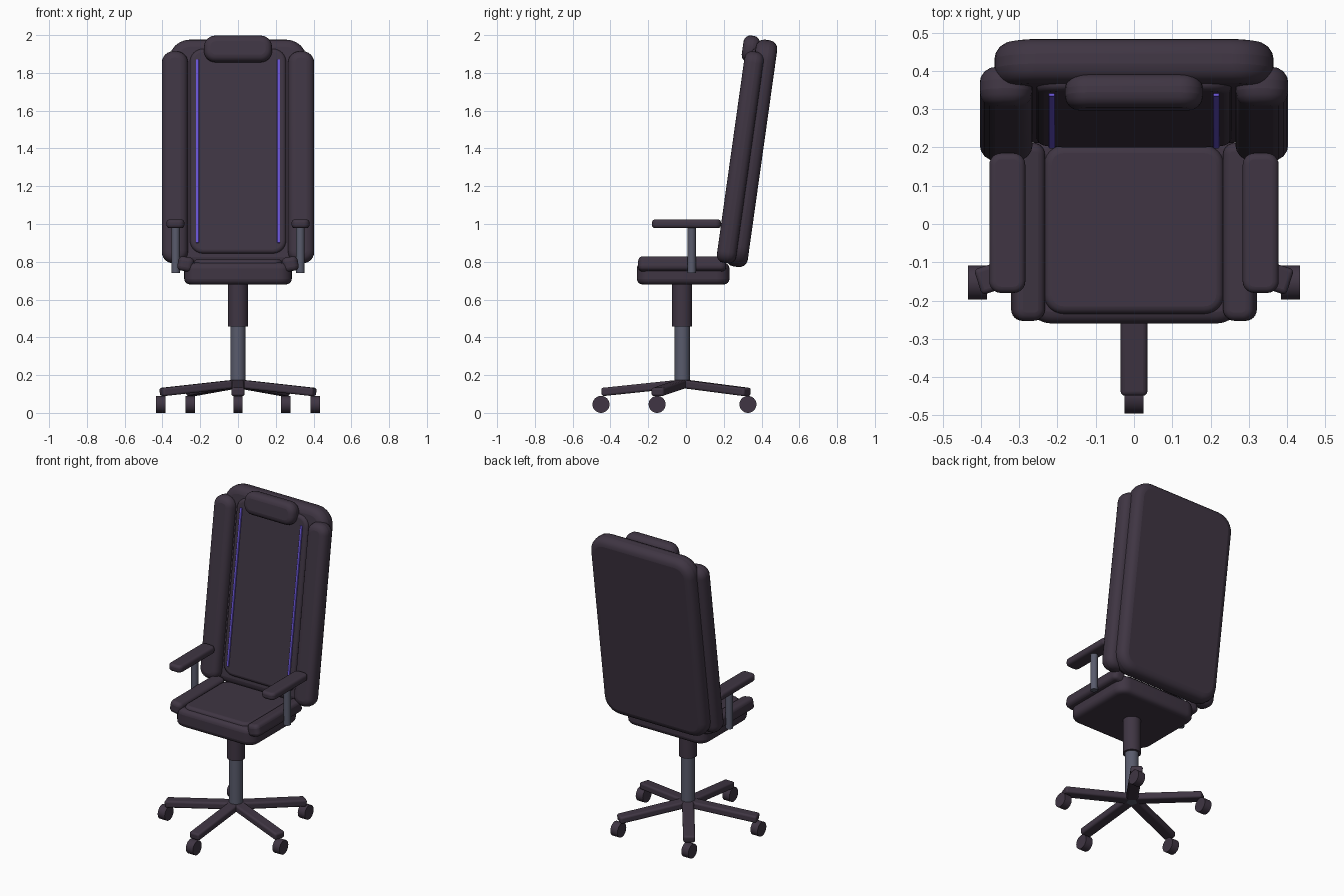
import bpy, bmesh, math
from mathutils import Matrix, Vector

cube = bpy.data.objects.get("Cube")
if cube:
    bpy.data.objects.remove(cube, do_unlink=True)


def material(name, rgb):
    m = bpy.data.materials.new(name)
    m.use_nodes = True
    m.diffuse_color = (*rgb, 1)
    m.node_tree.nodes["Principled BSDF"].inputs["Base Color"].default_value = (*rgb, 1)
    return m


DARK = material("dark_leather", (0.05, 0.036, 0.056))
METAL = material("grey_metal", (0.1, 0.105, 0.15))
PURPLE = material("purple_trim", (0.15, 0.095, 0.7))
RECLINE = Matrix.Rotation(math.radians(-8), 4, "X")
BASE_Y = -0.02


def finish(name, bm, mat, matrix=None, bevel=0.0, segments=4):
    bmesh.ops.recalc_face_normals(bm, faces=bm.faces)
    mesh = bpy.data.meshes.new(name)
    bm.to_mesh(mesh)
    bm.free()
    mesh.materials.append(mat)
    obj = bpy.data.objects.new(name, mesh)
    bpy.context.collection.objects.link(obj)
    if matrix:
        obj.matrix_world = matrix
    if bevel:
        mod = obj.modifiers.new("soft_edges", "BEVEL")
        mod.width, mod.segments = bevel, segments
        mod.limit_method, mod.angle_limit = "ANGLE", math.radians(40)
    bpy.ops.object.select_all(action="DESELECT")
    obj.select_set(True)
    bpy.context.view_layer.objects.active = obj
    bpy.ops.object.shade_smooth_by_angle(angle=math.radians(40))
    return obj


def pad(name, x, y, z, mat=DARK, corner=0.0, axis=2, bevel=0.02, matrix=None):
    """Box between the given ranges; edges along one axis get a corner radius."""
    bm = bmesh.new()
    bmesh.ops.create_cube(bm, size=1)
    for v in bm.verts:
        v.co = Vector([(lo + hi) / 2 + c * (hi - lo) for c, (lo, hi) in zip(v.co, (x, y, z))])
    if corner:
        edges = [e for e in bm.edges
                 if abs((e.verts[0].co - e.verts[1].co).normalized()[axis]) > 0.9]
        bmesh.ops.bevel(bm, geom=edges, offset=corner, segments=6, profile=0.5, affect="EDGES")
    return finish(name, bm, mat, matrix, bevel)


def cylinder(name, radius, length, centre, mat, axis="Z", bevel=0.0):
    bm = bmesh.new()
    bmesh.ops.create_cone(bm, cap_ends=True, segments=32, radius1=radius,
                          radius2=radius, depth=length)
    turn = Matrix.Rotation(math.pi / 2, 4, "Y") if axis == "X" else Matrix()
    return finish(name, bm, mat, Matrix.Translation(centre) @ turn, bevel, 2)


# Five-star base with a wheel under each leg
for i in range(5):
    angle = math.radians(-90 + 72 * i)
    place = (Matrix.Translation((0, BASE_Y, 0.155)) @ Matrix.Rotation(angle, 4, "Z")
             @ Matrix.Rotation(math.radians(6), 4, "Y"))
    pad(f"base_leg_{i + 1}", (0, 0.43), (-0.035, 0.035), (-0.022, 0.022), bevel=0.012, matrix=place)
    cylinder(f"wheel_{i + 1}", 0.045, 0.05,
             (0.43 * math.cos(angle), BASE_Y + 0.43 * math.sin(angle), 0.045), DARK, "X")

# Gas lift column
cylinder("lift_piston", 0.04, 0.36, (0, BASE_Y, 0.31), METAL)
cylinder("lift_sleeve", 0.053, 0.24, (0, BASE_Y, 0.578), DARK)

# Seat
pad("seat_base", (-0.285, 0.285), (-0.26, 0.23), (0.68, 0.795), corner=0.07, bevel=0.03)
pad("seat_cushion", (-0.235, 0.235), (-0.235, 0.205), (0.74, 0.812), corner=0.05, bevel=0.02)

# Backrest shell, front panel and head pillow, all reclined together
pad("back_shell", (-0.365, 0.365), (0.095, 0.211), (0.803, 2.015),
    corner=0.11, axis=1, bevel=0.045, matrix=RECLINE)
pad("back_panel", (-0.255, 0.255), (0.078, 0.15), (0.865, 1.96),
    corner=0.07, axis=1, bevel=0.02, matrix=RECLINE)
pad("head_pillow", (-0.18, 0.18), (0.028, 0.115), (1.885, 2.026),
    corner=0.06, axis=1, bevel=0.035, matrix=RECLINE)

# Mirrored side parts
for side, s in (("left", 1), ("right", -1)):
    def span(a, b):
        return tuple(sorted((s * a, s * b)))

    pad(f"{side}_back_bolster", span(0.265, 0.403), (0.045, 0.148), (0.815, 1.945),
        corner=0.06, axis=1, bevel=0.04, matrix=RECLINE)
    pad(f"{side}_back_trim", span(0.207, 0.223), (0.07, 0.079), (0.92, 1.9),
        PURPLE, bevel=0.003, matrix=RECLINE)
    tilt = Matrix.Translation((s * 0.277, 0, 0.788)) @ Matrix.Rotation(s * math.radians(-10), 4, "Y")
    pad(f"{side}_seat_bolster", (-0.042, 0.042), (-0.253, 0.212), (-0.038, 0.038),
        corner=0.03, bevel=0.022, matrix=tilt)
    pad(f"{side}_arm_pad", span(0.284, 0.378), (-0.18, 0.185), (0.978, 1.024),
        corner=0.03, bevel=0.016)
    cylinder(f"{side}_arm_post", 0.022, 0.25, (s * 0.33, 0.03, 0.865), METAL)
